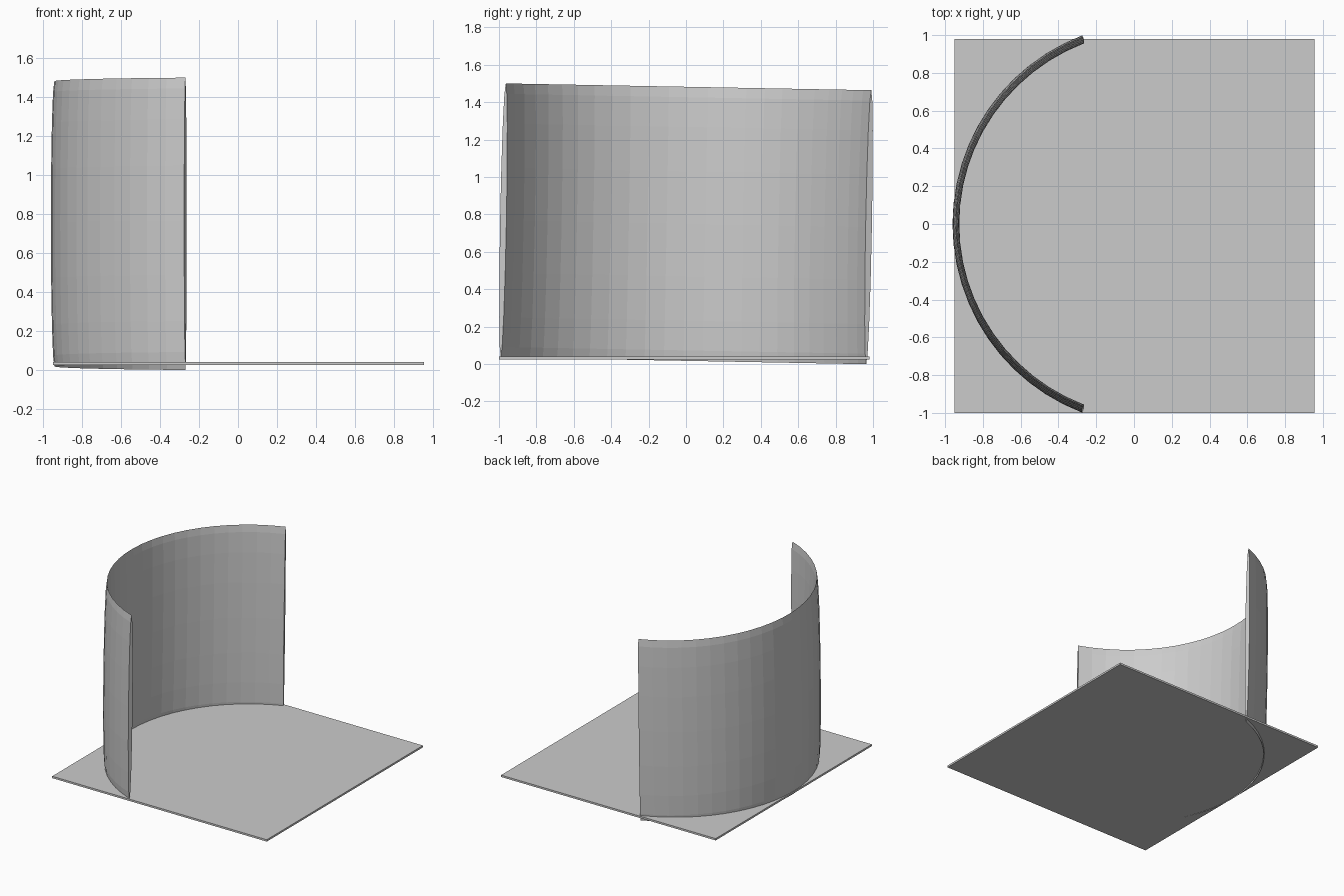
import bpy, bmesh
from math import sin, cos, pi, radians

if "Cube" in bpy.data.objects:
    bpy.data.objects.remove(bpy.data.objects["Cube"])


def add_object(name, bm):
    bmesh.ops.recalc_face_normals(bm, faces=bm.faces)
    mesh = bpy.data.meshes.new(name)
    bm.to_mesh(mesh)
    bm.free()
    obj = bpy.data.objects.new(name, mesh)
    bpy.context.collection.objects.link(obj)
    return obj


# Thin floor plate
bm = bmesh.new()
bmesh.ops.create_cube(bm, size=1)
bmesh.ops.scale(bm, vec=(1.905, 1.98, 0.015), verts=bm.verts)
bmesh.ops.translate(bm, vec=(0.003, -0.01, 0.033), verts=bm.verts)
add_object("floor_plate", bm)

# Curved wall: a tall, thin ellipse section swept along an arc
RADIUS, HALF_ANGLE, SEGMENTS, SIDES = 1.046, radians(69.1), 24, 16
HALF_THICK, HALF_HEIGHT = 0.018, 0.7325
bm = bmesh.new()
rings = []
for i in range(SEGMENTS + 1):
    a = pi - HALF_ANGLE + 2 * HALF_ANGLE * i / SEGMENTS
    ring = []
    for j in range(SIDES):
        t = 2 * pi * j / SIDES
        r = RADIUS + HALF_THICK * cos(t)
        ring.append(bm.verts.new((0.103 + r * cos(a), r * sin(a), HALF_HEIGHT * sin(t))))
    rings.append(ring)
for r0, r1 in zip(rings, rings[1:]):
    for j in range(SIDES):
        k = (j + 1) % SIDES
        bm.faces.new((r0[j], r0[k], r1[k], r1[j]))
bm.faces.new(rings[0])
bm.faces.new(rings[-1])
wall = add_object("curved_wall", bm)

# The wall leans very slightly towards the back
wall.location = (0, 0, 0.75)
wall.rotation_euler = (-0.0185, 0, 0)
